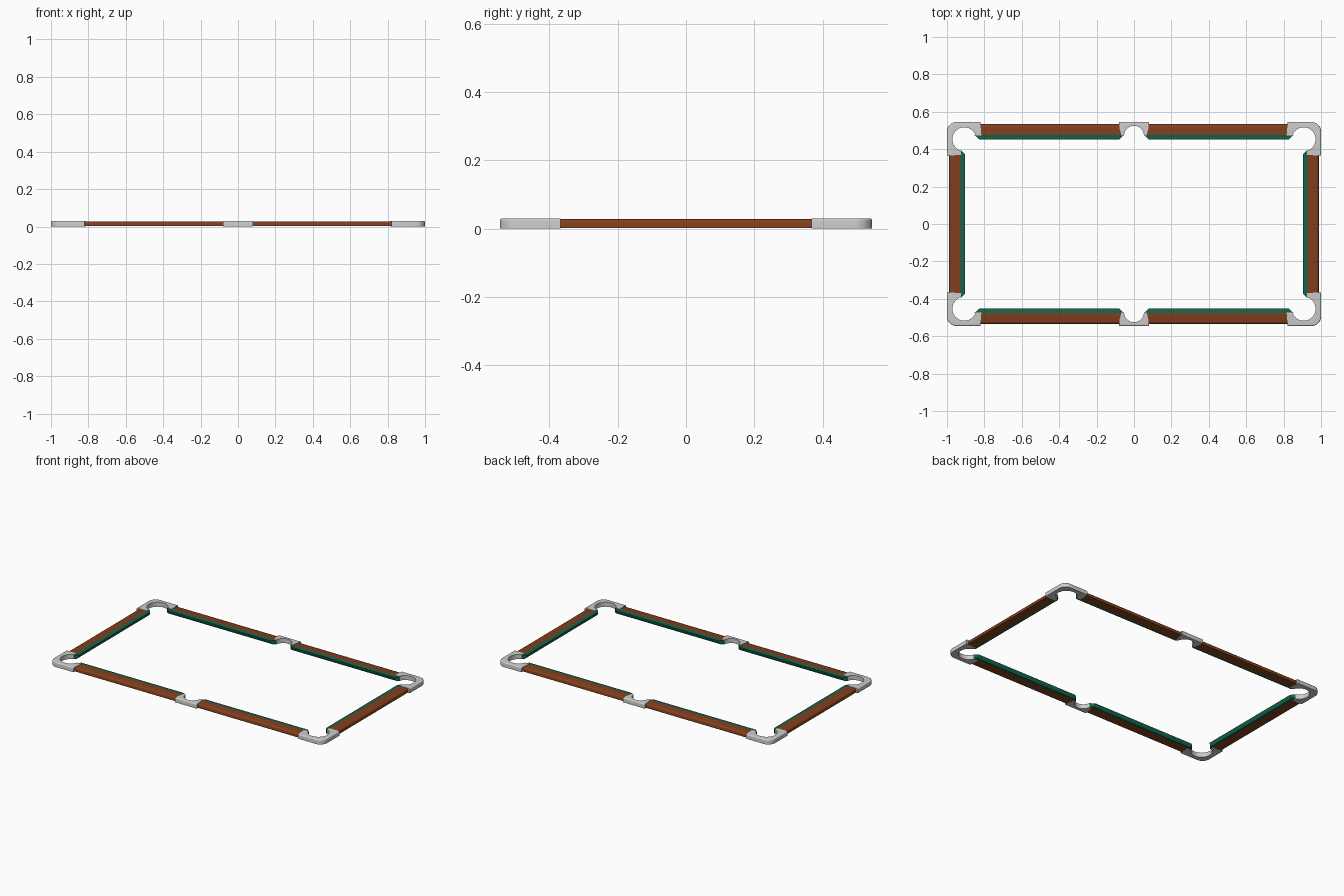
import bpy, bmesh, math

if "Cube" in bpy.data.objects:
    bpy.data.objects.remove(bpy.data.objects["Cube"])

H = 0.03


def material(name, col):
    m = bpy.data.materials.new(name)
    m.diffuse_color = (*col, 1)
    m.use_nodes = True
    m.node_tree.nodes["Principled BSDF"].inputs["Base Color"].default_value = m.diffuse_color
    return m


WOOD = material("wood", (0.22, 0.05, 0.013))
CLOTH = material("cloth", (0.007, 0.13, 0.07))


def finish(bm, name, mat=None):
    bmesh.ops.recalc_face_normals(bm, faces=bm.faces)
    me = bpy.data.meshes.new(name)
    bm.to_mesh(me)
    bm.free()
    ob = bpy.data.objects.new(name, me)
    bpy.context.collection.objects.link(ob)
    if mat:
        me.materials.append(mat)
    bpy.ops.object.select_all(action='DESELECT')
    ob.select_set(True)
    bpy.context.view_layer.objects.active = ob
    bpy.ops.object.shade_smooth_by_angle(angle=math.radians(35))


def bar(name, section, place, mat):
    """Section points are (across, z, start, end); ends may be mitred."""
    bm = bmesh.new()
    a = [bm.verts.new(place(s, d, z)) for d, z, s, e in section]
    b = [bm.verts.new(place(e, d, z)) for d, z, s, e in section]
    n = len(section)
    bm.faces.new(a)
    bm.faces.new(b)
    for i in range(n):
        j = (i + 1) % n
        bm.faces.new((a[i], a[j], b[j], b[i]))
    finish(bm, name, mat)


def casting(name, outer, inner, sx, sy):
    """Flat plate from an outer and an inner outline, top outer edge rounded."""
    bm = bmesh.new()
    pts = outer + inner
    bottom = [bm.verts.new((x * sx, y * sy, 0)) for x, y in pts]
    top = [bm.verts.new((x * sx, y * sy, H)) for x, y in pts]
    bm.faces.new(bottom)
    bm.faces.new(top)
    n = len(pts)
    for i in range(n):
        j = (i + 1) % n
        bm.faces.new((bottom[i], bottom[j], top[j], top[i]))
    bmesh.ops.recalc_face_normals(bm, faces=bm.faces)
    rim = [bm.edges.get((top[i], top[i + 1])) for i in range(len(outer) - 1)]
    bmesh.ops.bevel(bm, geom=rim, offset=0.007, segments=4, profile=0.5,
                    affect='EDGES')
    finish(bm, name)


def arc(cx, cy, r, a0, a1, n):
    return [(cx + r * math.cos(a0 + (a1 - a0) * i / n),
             cy + r * math.sin(a0 + (a1 - a0) * i / n)) for i in range(n + 1)]


def wood_section(o, i, s, e):
    zs = [(i, 0.002), (o, 0.002), (o, 0.017), (o - 0.002, 0.022),
          (o - 0.006, 0.026), (o - 0.012, 0.028), (i, 0.028)]
    return [(d, z, s, e) for d, z in zs]


def cushion_section(back, nose, s, e, cut_s, cut_e):
    zs = [(back, 0.002), (nose + 0.010, 0.002), (nose, 0.019),
          (nose, 0.026), (back, 0.028)]
    out = []
    for d, z in zs:
        t = (back - d) / (back - nose)
        out.append((d, z, s + cut_s * t, e - cut_e * t))
    return out


# long rails, two on each side
for sy, side in ((-1, "front"), (1, "back")):
    for sx, half in ((-1, "left"), (1, "right")):
        def place(t, d, z, sx=sx, sy=sy):
            return (t * sx, d * sy, z)
        bar(f"{side}_{half}_rail", wood_section(0.534, 0.475, 0.068, 0.828),
            place, WOOD)
        bar(f"{side}_{half}_cushion",
            cushion_section(0.475, 0.452, 0.054, 0.852, 0.026, 0.024),
            place, CLOTH)

# short end rails
for sx, side in ((-1, "left"), (1, "right")):
    def place(t, d, z, sx=sx):
        return (d * sx, t, z)
    bar(f"{side}_end_rail", wood_section(0.988, 0.927, -0.374, 0.374),
        place, WOOD)
    bar(f"{side}_end_cushion",
        cushion_section(0.927, 0.904, -0.397, 0.397, 0.024, 0.024),
        place, CLOTH)

# corner pocket castings
CX, CY, R = 0.907, 0.453, 0.064
a0 = -math.acos((0.926 - CX) / R)
a1 = math.pi - math.asin((0.474 - CY) / R)
corner_outer = ([(1.0, 0.367)] + arc(0.95, 0.495, 0.05, 0, math.pi / 2, 14)
                + [(0.822, 0.545)])
corner_inner = ([(0.816, 0.474)] + arc(CX, CY, R, a1, a0, 40)
                + [(0.926, 0.368)])
for sx, a in ((-1, "left"), (1, "right")):
    for sy, b in ((-1, "front"), (1, "back")):
        casting(f"{b}_{a}_corner_pocket", corner_outer, corner_inner, sx, sy)

# side pocket castings
SY, SR = 0.472, 0.053
side_outer = [(0.08, 0.545), (-0.08, 0.545)]
side_inner = ([(-0.077, 0.51), (-0.068, 0.474)]
              + arc(0, SY, SR, math.pi - 0.04, 0.04, 32)
              + [(0.068, 0.474), (0.077, 0.51)])
for sy, b in ((-1, "front"), (1, "back")):
    casting(f"{b}_side_pocket", side_outer, side_inner, 1, sy)
